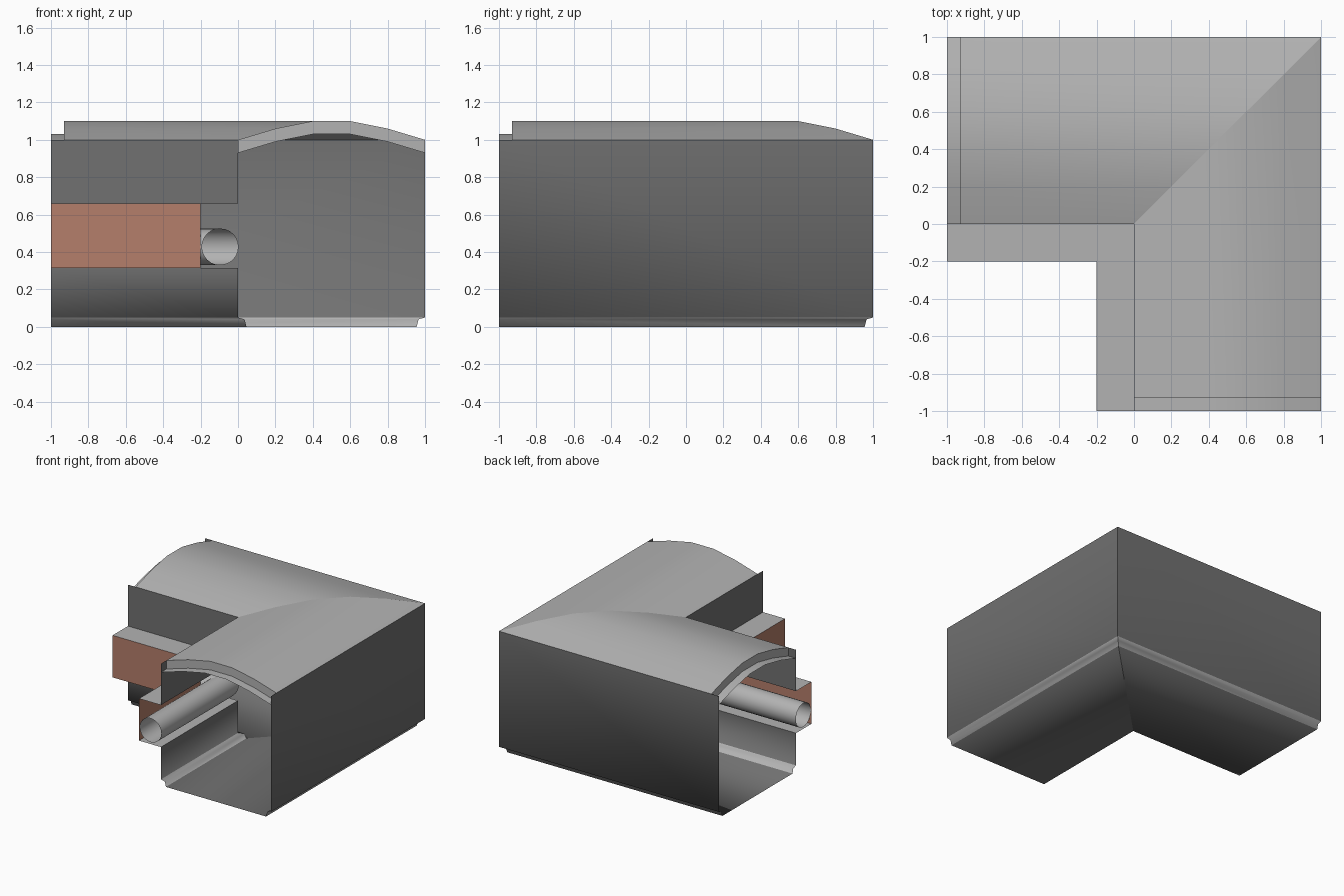
import bpy, bmesh, math

if "Cube" in bpy.data.objects:
    bpy.data.objects.remove(bpy.data.objects["Cube"])


def material(name, rgb):
    m = bpy.data.materials.new(name)
    m.diffuse_color = (*rgb, 1)
    m.use_nodes = True
    m.node_tree.nodes["Principled BSDF"].inputs["Base Color"].default_value = m.diffuse_color
    return m


LIGHT = material("light_grey", (0.45, 0.45, 0.45))
DARK = material("dark_grey", (0.165, 0.165, 0.165))
BRICK = material("brick_red", (0.46, 0.21, 0.145))


def sheet(name, rows, mats, segment_mats=None, mitre_row=None, sharp=80):
    """Skin a grid of point rows; segment_mats colours each profile segment."""
    bm = bmesh.new()
    grid = [[bm.verts.new(p) for p in row] for row in rows]
    for a, b in zip(grid, grid[1:]):
        for i in range(len(a) - 1):
            f = bm.faces.new((a[i], a[i + 1], b[i + 1], b[i]))
            f.smooth = True
            f.material_index = segment_mats[i] if segment_mats else 0
    mitre = set(grid[mitre_row])
    # weld the seam of closed profiles
    bm.normal_update()
    for e in bm.edges:
        if len(e.link_faces) == 2:
            on_mitre = all(v in mitre for v in e.verts)
            e.smooth = not on_mitre and e.calc_face_angle() < math.radians(sharp)
    bmesh.ops.remove_doubles(bm, verts=bm.verts, dist=1e-5)
    me = bpy.data.meshes.new(name)
    bm.to_mesh(me)
    bm.free()
    for m in mats:
        me.materials.append(m)
    ob = bpy.data.objects.new(name, me)
    bpy.context.collection.objects.link(ob)
    return ob


def corner(name, profile, mats, segment_mats=None):
    """Sweep a clockwise (u, z) profile round the mitred right-angle corner."""
    rows = [[(u, -1, z) for u, z in profile],
            [(u, u, z) for u, z in profile],
            [(-1, u, z) for u, z in profile]]
    return sheet(name, rows, mats, segment_mats, mitre_row=1)


# Outer wall, floor and lower inner wall, with light stepped lips at the floor
corner("wall_and_floor",
       [(1, 1), (1, 0.05), (0.965, 0.04), (0.955, 0), (0.045, 0),
        (0.035, 0.04), (0, 0.05), (0, 0.315)],
       [DARK, LIGHT], [0, 1, 1, 0, 1, 1, 0])

# Wall above the side niche
corner("upper_inner_wall", [(0, 0.66), (0, 1)], [DARK])

# Niche projecting from the inner wall, brick at the back
corner("pipe_niche", [(0, 0.315), (-0.2, 0.315), (-0.2, 0.66), (0, 0.66)],
       [LIGHT, BRICK], [0, 1, 0])

# Open pipe running in the niche
N = 24
corner("pipe",
       [(-0.095 - 0.098 * math.cos(2 * math.pi * i / N),
         0.428 + 0.098 * math.sin(2 * math.pi * i / N)) for i in range(N + 1)],
       [LIGHT])

# Arched roof with a lowered ledge at each open end
arch = [(0, 1), (0.2, 1.06), (0.4, 1.1), (0.6, 1.1), (0.8, 1.06), (1, 1)]
end = [[(u, y, z - drop) for u, z in arch]
       for y, drop in ((-1, 0.07), (-0.93, 0.07), (-0.93, 0))]
mirrored_end = [[(y, x, z) for x, y, z in row] for row in reversed(end)]
sheet("arched_roof", end + [[(u, u, z) for u, z in arch]] + mirrored_end,
      [LIGHT], mitre_row=3, sharp=40)
